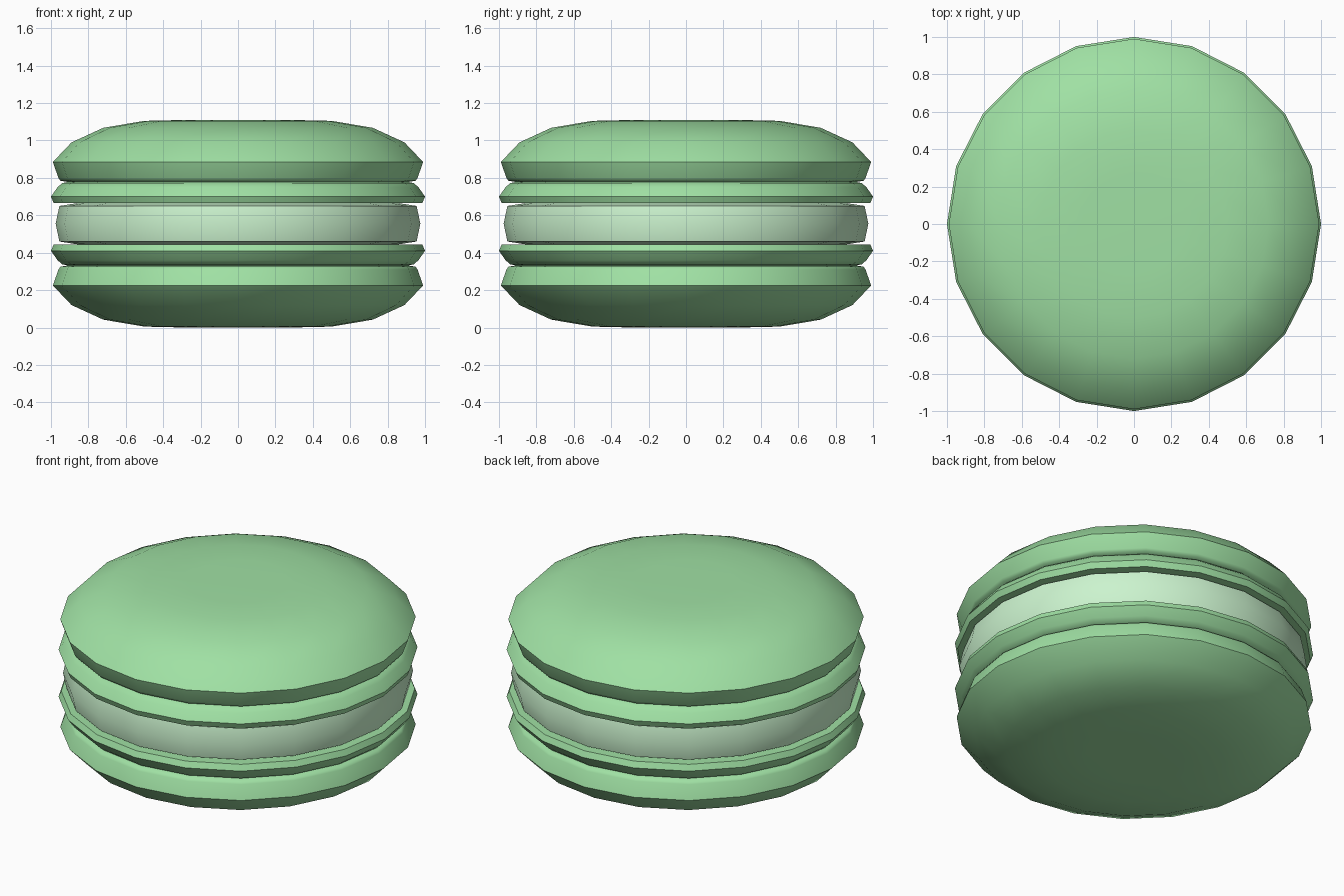
import bpy, bmesh
from math import cos, sin, pi, radians

if "Cube" in bpy.data.objects:
    bpy.data.objects.remove(bpy.data.objects["Cube"])

SIDES = 20
HEIGHT = 1.11


def material(name, color):
    m = bpy.data.materials.new(name)
    m.diffuse_color = color
    m.use_nodes = True
    m.node_tree.nodes["Principled BSDF"].inputs["Base Color"].default_value = m.diffuse_color
    return m


def lathe(name, profile, mat, cap_bottom=False, cap_top=False):
    """Revolve a bottom-to-top (radius, z) profile around z."""
    bm = bmesh.new()
    rings = [[bm.verts.new((r * cos(2 * pi * k / SIDES), r * sin(2 * pi * k / SIDES), z))
              for k in range(SIDES)] for r, z in profile]
    for a, b in zip(rings, rings[1:]):
        for k in range(SIDES):
            n = (k + 1) % SIDES
            bm.faces.new((a[k], a[n], b[n], b[k]))
    if cap_bottom:
        bm.faces.new(rings[0][::-1])
    if cap_top:
        bm.faces.new(rings[-1])
    mesh = bpy.data.meshes.new(name)
    bm.to_mesh(mesh)
    bm.free()
    mesh.materials.append(mat)
    obj = bpy.data.objects.new(name, mesh)
    bpy.context.collection.objects.link(obj)
    bpy.ops.object.select_all(action='DESELECT')
    obj.select_set(True)
    bpy.context.view_layer.objects.active = obj
    bpy.ops.object.shade_smooth_by_angle(angle=radians(50))
    return obj


green = material("shell_green", (0.35, 0.75, 0.37, 1))
pale = material("cream_green", (0.60, 0.90, 0.62, 1))

# Upper biscuit: ruffled foot, crease, domed shell
shell = [(0.86, 0.665), (0.985, 0.665), (1.0, 0.70), (0.965, 0.75), (0.94, 0.772),
         (0.91, 0.778), (0.95, 0.785), (0.96, 0.80), (0.99, 0.885), (0.89, 0.99),
         (0.72, 1.068), (0.50, 1.105), (0.28, HEIGHT)]
lathe("top_shell", shell, green, cap_top=True)

# Lower biscuit is the same profile flipped
lathe("bottom_shell", [(r, HEIGHT - z) for r, z in reversed(shell)], green, cap_bottom=True)

# Cream filling between the biscuits
lathe("cream_filling", [(0.86, 0.445), (0.955, 0.46), (0.975, 0.555), (0.955, 0.65), (0.86, 0.665)], pale)
